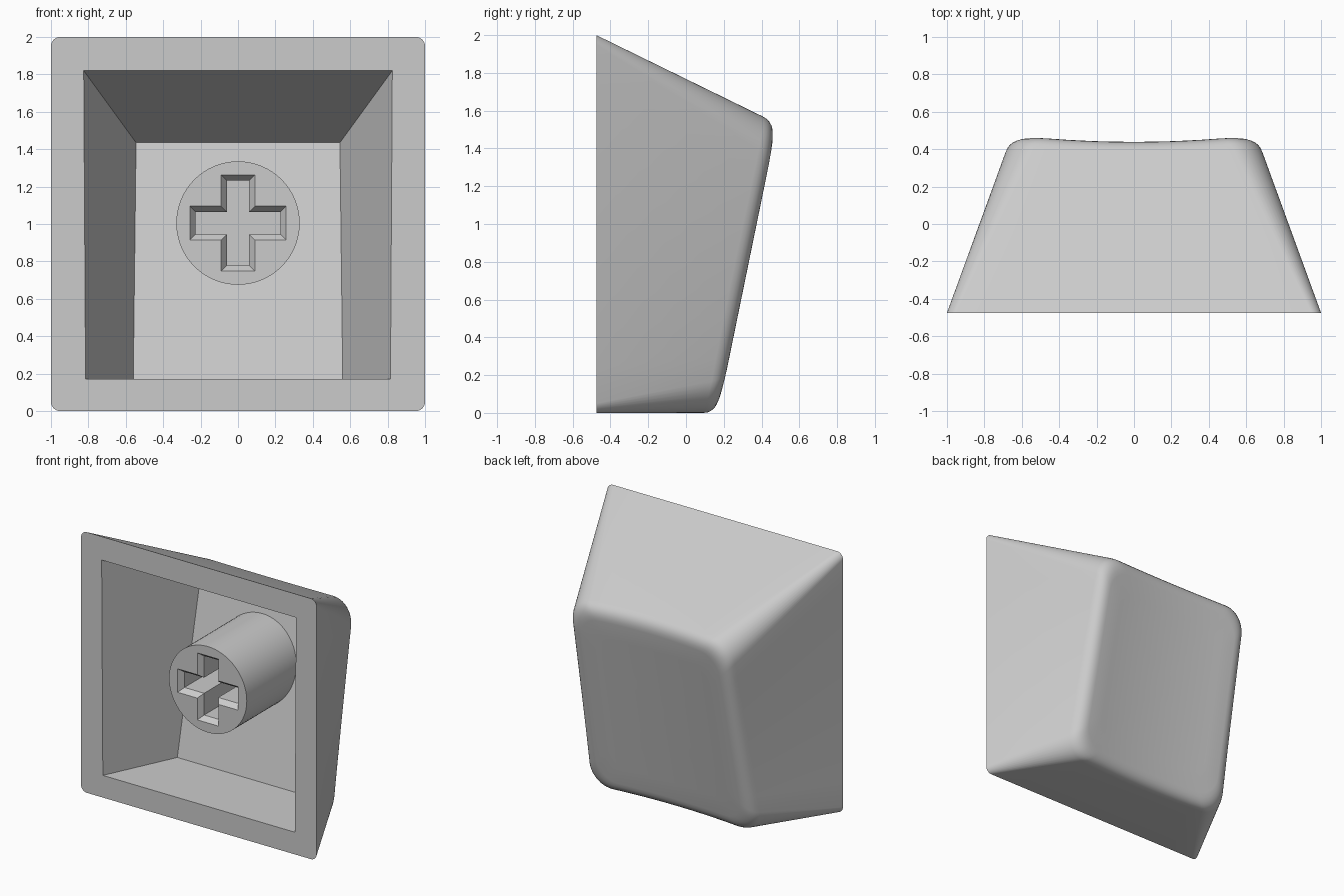
import bpy, bmesh, math
from mathutils import Vector

cube = bpy.data.objects.get("Cube")
if cube:
    bpy.data.objects.remove(cube, do_unlink=True)

grey = bpy.data.materials.new("light grey plastic")
grey.use_nodes = True
grey.diffuse_color = (0.6, 0.6, 0.6, 1)
grey.node_tree.nodes["Principled BSDF"].inputs["Base Color"].default_value = (0.6, 0.6, 0.6, 1)

FRONT = -0.475       # plane of the open side
RIM_TOP = 1.53       # height of the dished face
FILLET = 0.08


def rounded_rect(half, height, radius, arc=10, straight=10):
    """Points (x, z) round a rectangle standing on z = 0, evenly matched between calls."""
    corners = [(half - radius, radius, -90), (half - radius, height - radius, 0),
               (radius - half, height - radius, 90), (radius - half, radius, 180)]
    pts = []
    for i, (cx, cz, start) in enumerate(corners):
        for k in range(arc + 1):
            a = math.radians(start + 90 * k / arc)
            pts.append(Vector((cx + radius * math.cos(a), cz + radius * math.sin(a))))
        nx, nz, ns = corners[(i + 1) % 4]
        a = math.radians(ns)
        end = Vector((nx + radius * math.cos(a), nz + radius * math.sin(a)))
        last = pts[-1]
        pts += [last.lerp(end, k / straight) for k in range(1, straight)]
    return pts


def dish_y(x, z):
    """Sloping face, hollowed like a shallow cylinder."""
    return 0.17 + 0.207 * z - 0.035 * max(0, 1 - (x / 0.62) ** 2)


def ceiling_y(z):
    return 0.03 + 0.2 * z


def ring(bm, pts):
    return [bm.verts.new(p) for p in pts]


def bridge(bm, a, b):
    n = len(a)
    for i in range(n):
        j = (i + 1) % n
        bm.faces.new((a[i], a[j], b[j], b[i]))


def fill_between(bm, outer, inner):
    """Flat face with a hole, between two closed loops."""
    edges = []
    for loop in (outer, inner):
        for i, v in enumerate(loop):
            w = loop[(i + 1) % len(loop)]
            edges.append(bm.edges.get((v, w)) or bm.edges.new((v, w)))
    bmesh.ops.triangle_fill(bm, use_beauty=True, edges=edges, normal=(0, -1, 0))


def finish(bm, name):
    bmesh.ops.recalc_face_normals(bm, faces=bm.faces[:])
    mesh = bpy.data.meshes.new(name)
    bm.to_mesh(mesh)
    bm.free()
    obj = bpy.data.objects.new(name, mesh)
    bpy.context.collection.objects.link(obj)
    mesh.materials.append(grey)
    bpy.ops.object.select_all(action='DESELECT')
    obj.select_set(True)
    bpy.context.view_layer.objects.active = obj
    bpy.ops.object.shade_smooth_by_angle(angle=math.radians(30))
    return obj


# Shell: lofted walls, rounded rim and dished face
bm = bmesh.new()
base = [Vector((p.x, FRONT, p.y)) for p in rounded_rect(1, 2, 0.05)]
sharp = []
for b, p in zip(base, rounded_rect(0.69, RIM_TOP, 0.18)):
    x = p.x * (1 - 0.045 * p.y / RIM_TOP)
    flat = 0.17 + 0.207 * p.y
    top = Vector((x, flat, p.y))
    sharp.append(b.lerp(top, (dish_y(x, p.y) - FRONT) / (flat - FRONT)))

centre = Vector((0, 0, RIM_TOP / 2))


def on_face(p, s):
    q = centre.lerp(p, s)
    return Vector((q.x, dish_y(q.x, q.z), q.z))


base_ring = ring(bm, base)
previous = base_ring
inset = 1 - FILLET / 0.7
for k in range(7):
    t = k / 6
    pts = []
    for b, q in zip(base, sharp):
        start = q + (b - q).normalized() * FILLET
        end = on_face(q, inset)
        pts.append(start.lerp(q, t).lerp(q.lerp(end, t), t))
    current = ring(bm, pts)
    bridge(bm, previous, current)
    previous = current
for s in (0.8, 0.65, 0.5, 0.35, 0.2, 0.1):
    current = ring(bm, [on_face(q, s * inset) for q in sharp])
    bridge(bm, previous, current)
    previous = current
bm.faces.new(previous)

# Shell: hollow inside with a sloping ceiling
mouth = ring(bm, [(-0.815, FRONT, 0.17), (0.815, FRONT, 0.17),
                  (0.825, FRONT, 1.82), (-0.825, FRONT, 1.82)])
ceiling = ring(bm, [(x, ceiling_y(z), z) for x, z in
                    ((-0.56, 0.17), (0.56, 0.17), (0.545, 1.435), (-0.545, 1.435))])
bridge(bm, mouth, ceiling)
bm.faces.new(ceiling)
fill_between(bm, base_ring, mouth)
finish(bm, "cap_shell")

# Stem: round post with a chamfered cross socket
STEM_FRONT, STEM_Z, STEM_R = -0.365, 1.005, 0.33


def cross(y, shrink):
    w, h = 0.09 - shrink, 0.257 - shrink
    quarter = [(h, -w), (h, w), (w, w)]
    pts = []
    for i in range(4):
        for x, z in quarter:
            for _ in range(i):
                x, z = -z, x
            pts.append((x, y, STEM_Z + z))
    return pts


bm = bmesh.new()
circle = [(STEM_R * math.cos(a), STEM_Z + STEM_R * math.sin(a))
          for a in (math.tau * i / 64 for i in range(64))]
front = ring(bm, [(x, STEM_FRONT, z) for x, z in circle])
back = ring(bm, [(x, ceiling_y(z) + 0.01, z) for x, z in circle])
bridge(bm, front, back)
bm.faces.new(back)
lip = ring(bm, cross(STEM_FRONT, 0))
throat = ring(bm, cross(STEM_FRONT + 0.04, 0.03))
floor = ring(bm, cross(STEM_FRONT + 0.42, 0.03))
bridge(bm, lip, throat)
bridge(bm, throat, floor)
bm.faces.new(floor)
fill_between(bm, front, lip)
finish(bm, "stem")
